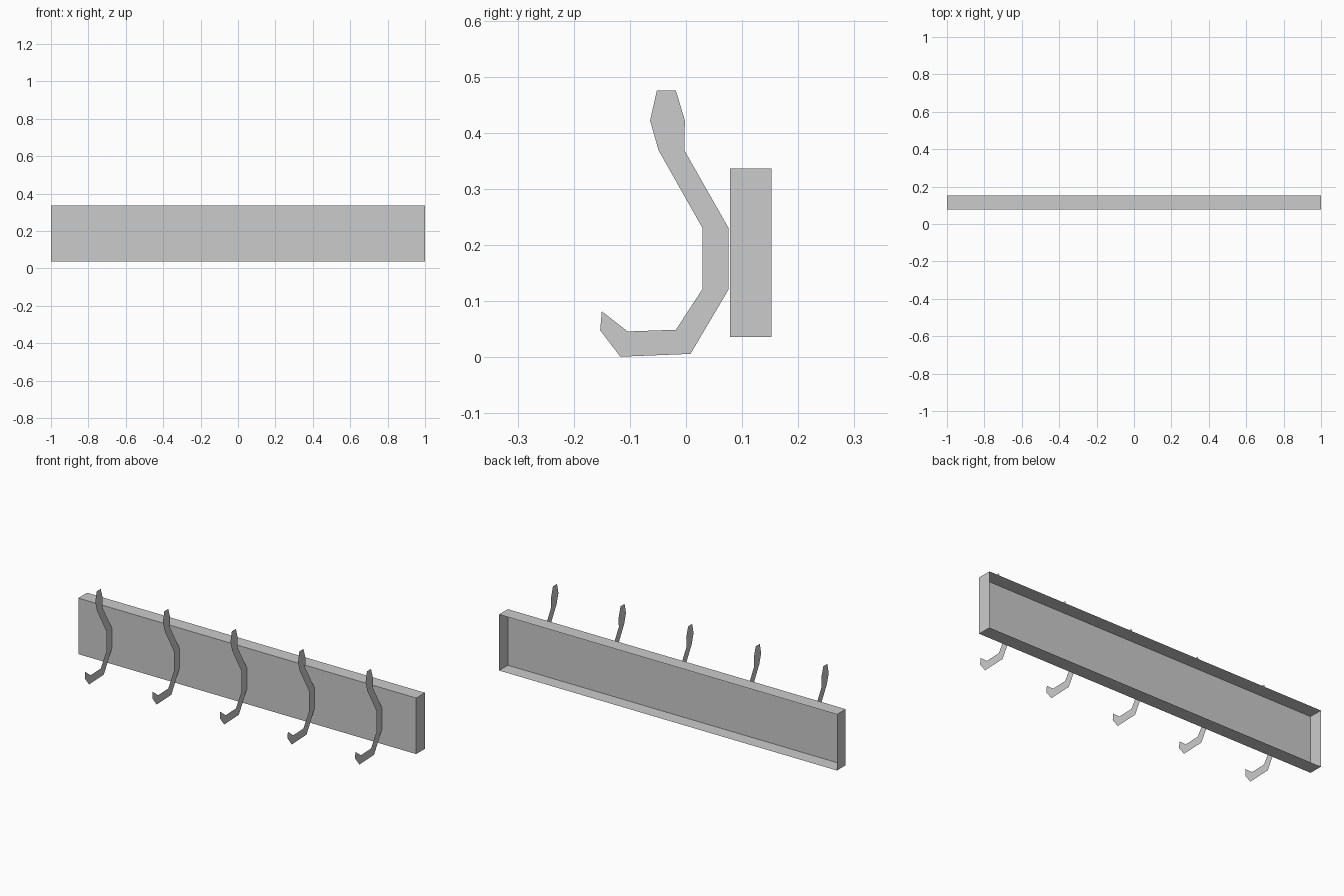
import bpy
import bmesh

if "Cube" in bpy.data.objects:
    bpy.data.objects.remove(bpy.data.objects["Cube"])


def make_object(name, verts, faces):
    mesh = bpy.data.meshes.new(name)
    mesh.from_pydata(verts, [], faces)
    obj = bpy.data.objects.new(name, mesh)
    bpy.context.collection.objects.link(obj)
    return obj


# Backboard: thin shell, open at the back
bm = bmesh.new()
bmesh.ops.create_cube(bm, size=1)
bmesh.ops.scale(bm, vec=(2.0, 0.074, 0.30), verts=bm.verts)
bmesh.ops.translate(bm, vec=(0, 0.115, 0.186), verts=bm.verts)
back = [f for f in bm.faces if f.normal.y > 0.9]
bmesh.ops.delete(bm, geom=back, context='FACES_ONLY')
board = make_object("backboard", [], [])
bm.to_mesh(board.data)
bm.free()

# Hook: flat ribbon, cross-section pairs (front y, z, rear y, z) from top to tip
sections = [
    (-0.052, 0.475, -0.018, 0.475),
    (-0.064, 0.422, -0.002, 0.422),
    (-0.049, 0.369, -0.003, 0.369),
    (0.029, 0.231, 0.076, 0.230),
    (0.029, 0.121, 0.076, 0.121),
    (-0.018, 0.049, 0.008, 0.006),
    (-0.104, 0.046, -0.117, 0.001),
    (-0.150, 0.082, -0.153, 0.048),
]
verts = [p for a, b, c, d in sections for p in ((0, a, b), (0, c, d))]
faces = [(2 * i, 2 * i + 2, 2 * i + 3, 2 * i + 1) for i in range(len(sections) - 1)]

# Five evenly spaced hooks
for i in range(5):
    hook = make_object(f"hook_{i + 1}", verts, faces)
    hook.location.x = -0.8 + 0.4 * i
